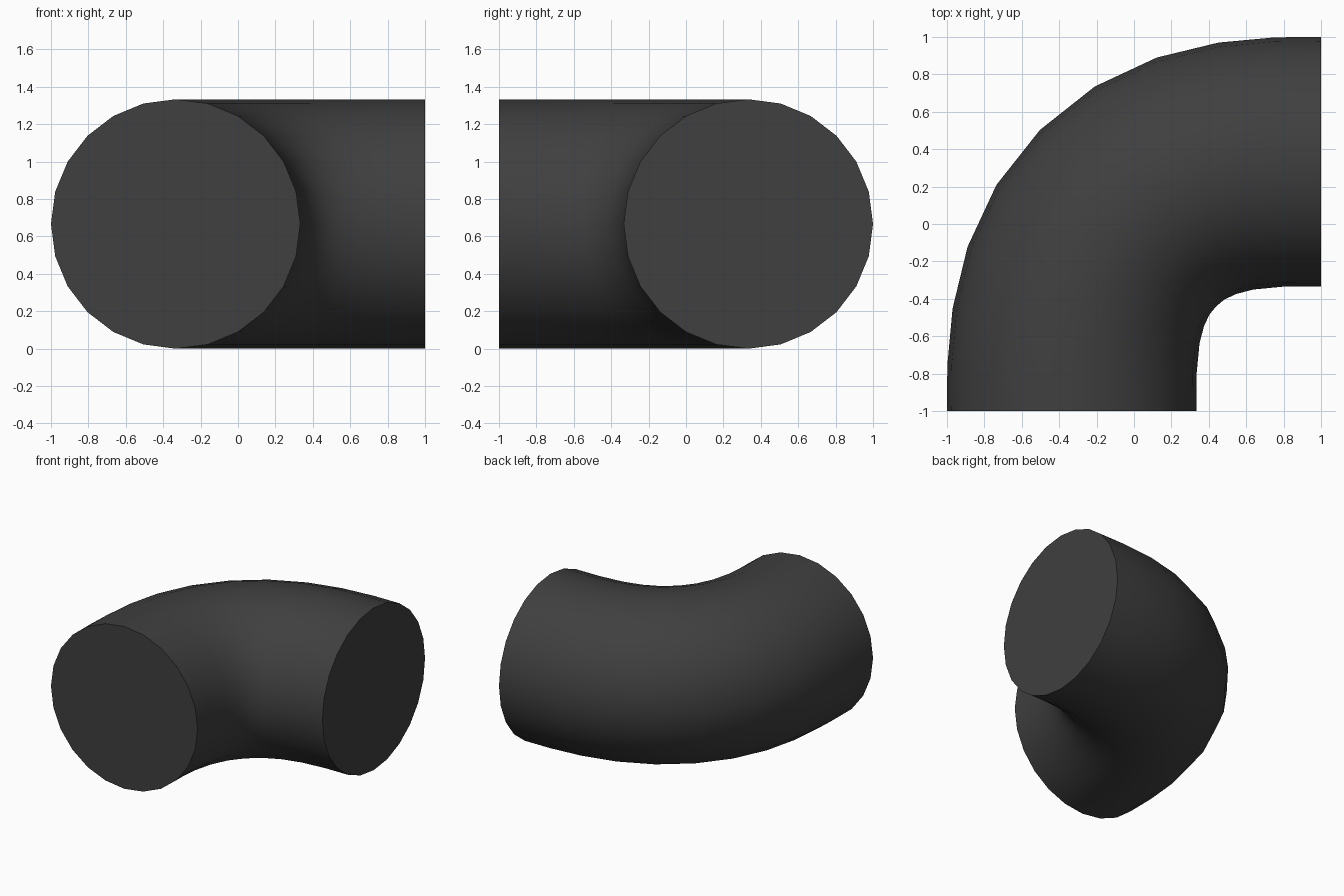
import bpy, bmesh, math

if "Cube" in bpy.data.objects:
    bpy.data.objects.remove(bpy.data.objects["Cube"])

R = 2 / 3      # pipe radius
SIDES = 24

# first half of the bend: outer wall point (x, y) and section turn in degrees
half = [(-1.0, -1.0, 0), (-0.998, -0.755, 2), (-0.97, -0.452, 8),
        (-0.89, -0.122, 18.5), (-0.735, 0.21, 31.3), (-0.503, 0.503, 45)]
# second half mirrors across the diagonal
stations = half + [(-y, -x, 90 - a) for x, y, a in reversed(half[:-1])]

bm = bmesh.new()
rings = []
for ox, oy, deg in stations:
    a = math.radians(deg)
    nx, ny = math.cos(a), -math.sin(a)   # direction from outer to inner wall
    ring = []
    for i in range(SIDES):
        t = 2 * math.pi * i / SIDES
        d = R * (1 - math.cos(t))
        ring.append(bm.verts.new((ox + nx * d, oy + ny * d, R + R * math.sin(t))))
    rings.append(ring)

# curved wall
for r0, r1 in zip(rings, rings[1:]):
    for i in range(SIDES):
        j = (i + 1) % SIDES
        bm.faces.new((r0[i], r0[j], r1[j], r1[i]))

# flat end caps
bm.faces.new(rings[0])
bm.faces.new(rings[-1])
bmesh.ops.recalc_face_normals(bm, faces=bm.faces)

mesh = bpy.data.meshes.new("pipe_elbow")
bm.to_mesh(mesh)
bm.free()
elbow = bpy.data.objects.new("pipe_elbow", mesh)
bpy.context.collection.objects.link(elbow)

# dark grey finish
mat = bpy.data.materials.new("dark_grey")
mat.diffuse_color = (0.05, 0.05, 0.05, 1)
mat.use_nodes = True
mat.node_tree.nodes["Principled BSDF"].inputs["Base Color"].default_value = mat.diffuse_color
mesh.materials.append(mat)

bpy.context.view_layer.objects.active = elbow
elbow.select_set(True)
bpy.ops.object.shade_smooth_by_angle(angle=math.radians(40))
